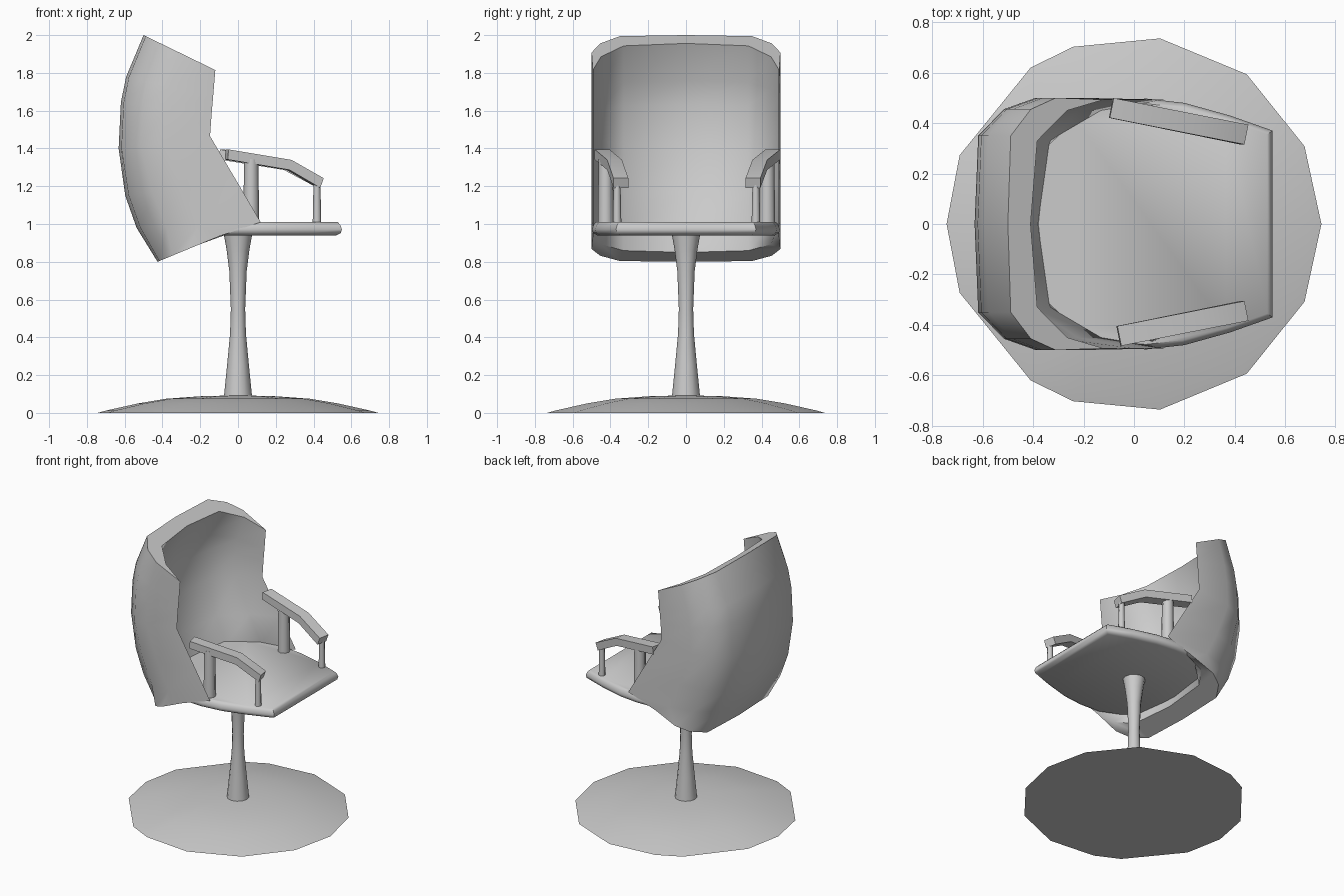
import bpy, bmesh
from math import cos, sin, radians
from mathutils import Vector

if "Cube" in bpy.data.objects:
    bpy.data.objects.remove(bpy.data.objects["Cube"])

grey = bpy.data.materials.new("plain_grey")
grey.use_nodes = True
colour = (0.6, 0.6, 0.6, 1)
grey.diffuse_color = colour
grey.node_tree.nodes["Principled BSDF"].inputs["Base Color"].default_value = colour


def loft(name, rings, angle=60):
    """Bridge closed rings of equal length and cap both ends."""
    bm = bmesh.new()
    loops = [[bm.verts.new(p) for p in ring] for ring in rings]
    n = len(loops[0])
    for a, b in zip(loops, loops[1:]):
        for i in range(n):
            j = (i + 1) % n
            bm.faces.new((a[i], a[j], b[j], b[i]))
    bm.faces.new(loops[0][::-1])
    bm.faces.new(loops[-1])
    bmesh.ops.recalc_face_normals(bm, faces=bm.faces)
    mesh = bpy.data.meshes.new(name)
    bm.to_mesh(mesh)
    bm.free()
    mesh.materials.append(grey)
    obj = bpy.data.objects.new(name, mesh)
    bpy.context.collection.objects.link(obj)
    bpy.ops.object.select_all(action='DESELECT')
    obj.select_set(True)
    bpy.context.view_layer.objects.active = obj
    bpy.ops.object.shade_smooth_by_angle(angle=radians(angle))
    return obj


def lathe(name, profile, angles, x=0, y=0):
    """Rings of (radius, height) around a vertical axis."""
    return loft(name, [[(x + r * cos(radians(a)), y + r * sin(radians(a)), z)
                        for a in angles] for r, z in profile])


def even(n):
    return [360 * i / n for i in range(n)]


# Domed foot with an uneven many-sided rim
half = [24.5, 53, 82, 109, 123.5, 158.5]
foot_angles = [0] + half + [180] + [360 - a for a in reversed(half)]
lathe("base_dome", [(0.743, 0), (0.70, 0.012), (0.53, 0.05), (0.38, 0.075),
                    (0.2, 0.088), (0.05, 0.092)], foot_angles)

# Waisted stem
lathe("stem", [(0.075, 0.08), (0.058, 0.25), (0.042, 0.42), (0.038, 0.55),
               (0.046, 0.75), (0.06, 0.86), (0.075, 0.945)], even(12))

# Seat slab with a rounded lip
side = [(0.55, 0.37), (0.38, 0.43), (0.2, 0.48), (0.05, 0.497), (-0.1, 0.49),
        (-0.24, 0.43), (-0.36, 0.32)]
outline = side + [(-0.395, 0)] + [(x, -y) for x, y in reversed(side)]
loft("seat", [[(x * s, y * s, z) for x, y in outline]
              for s, z in ((0.945, 0.94), (0.99, 0.952), (1, 0.972),
                           (0.985, 0.995), (0.96, 1.01))], 50)

# Wrap-around back: crescent sections, each as
# back x, back z, front x, front z, padding thickness
rows = [(-0.426, 0.80, -0.10, 0.935, 0.12),
        (-0.537, 0.98, 0.12, 1.01, 0.165),
        (-0.597, 1.15, 0.0, 1.215, 0.15),
        (-0.632, 1.40, -0.148, 1.465, 0.12),
        (-0.62, 1.645, -0.14, 1.58, 0.10),
        (-0.592, 1.78, -0.132, 1.67, 0.09),
        (-0.50, 2.0, -0.12, 1.815, 0.09)]


def section(bx, bz, fx, fz, pad):
    depth = fx - bx
    t = pad / depth
    mid = t + 0.5 * (1 - t)
    outer = [(1, 0.493), (0.5, 0.5), (0.24, 0.455), (0.03, 0.35)]
    inner = [(t + 0.07, 0.33), (mid, 0.45)]
    loop = outer + [(0, 0)] + [(f, -y) for f, y in reversed(outer)]
    loop += [(f, -y) for f, y in reversed(inner)] + [(t, 0)] + inner
    return [(bx + f * depth, y, bz + f * (fz - bz)) for f, y in loop]


loft("backrest", [section(*row) for row in rows])

# Armrests: a bent bar on a thick rear post and a thin front post
bar = [(-0.09, 1.368), (0.255, 1.313), (0.437, 1.217)]
for label, sign, start, rear_y, front_y in (("left", 1, 0.46, 0.43, 0.37),
                                            ("right", -1, 0.45, 0.425, 0.365)):
    shift = 0 if sign > 0 else 0.03
    rings = []
    for i, (x, z) in enumerate(bar):
        x += shift * (1 - i / 2)
        y = sign * (start - 0.2 * (x + 0.09))
        lean = (0.07, 0.2, 0.35)[i]
        across = Vector((0.2, sign, 0)).normalized() * 0.04
        up = Vector((lean, 0, 1)).normalized() * 0.027
        c = Vector((x, y, z))
        rings.append([c + across + up, c - across + up,
                      c - across - up, c + across - up])
    loft(label + "_armrest", rings, 40)
    lathe(label + "_rear_post", [(0.042, 0.99), (0.038, 1.345)], even(8),
          0.07, sign * rear_y)
    lathe(label + "_front_post", [(0.023, 0.99), (0.018, 1.23)], even(8),
          0.418, sign * front_y)
